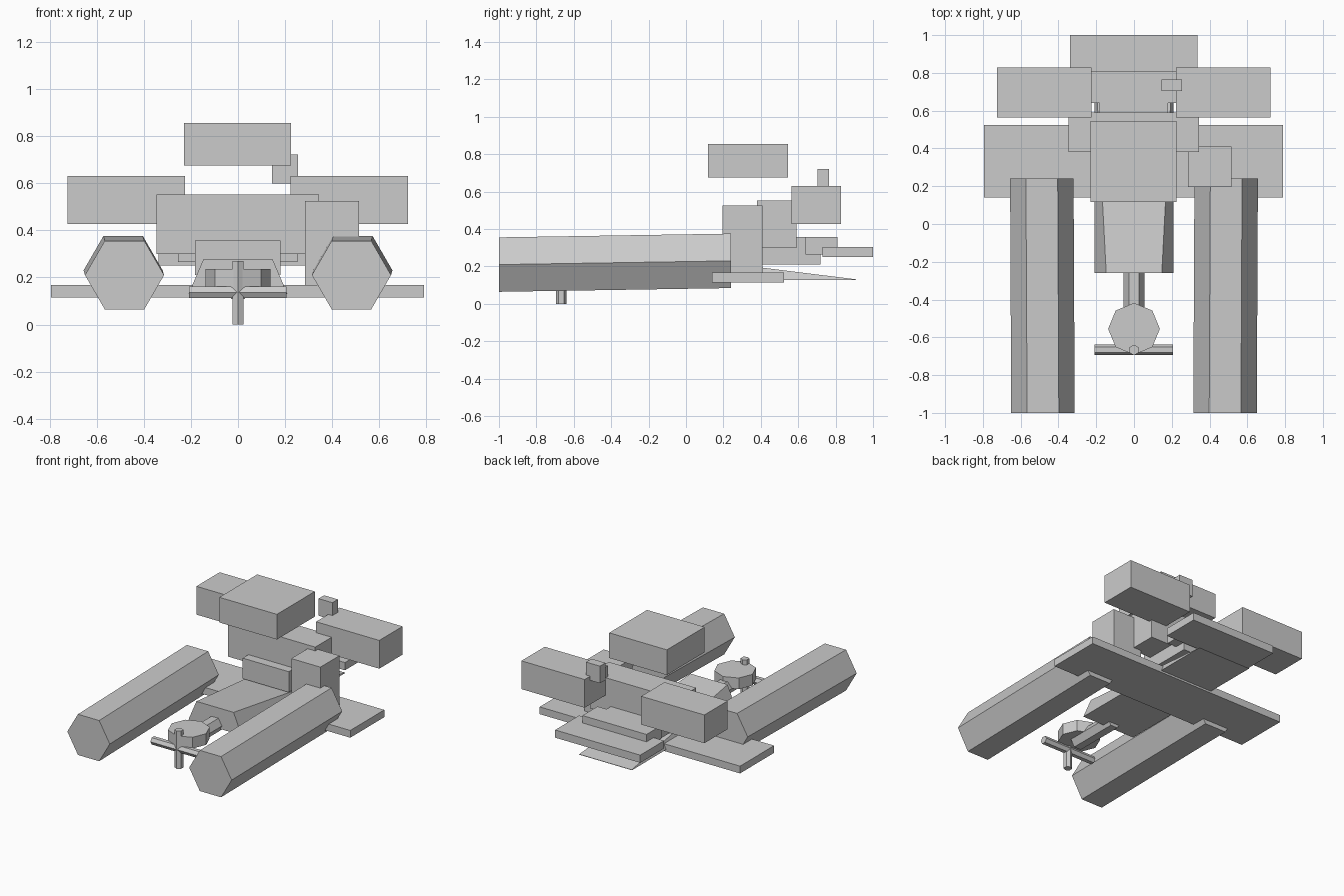
import bpy
import bmesh
import math
from mathutils import Matrix

if "Cube" in bpy.data.objects:
    bpy.data.objects.remove(bpy.data.objects["Cube"])

grey = bpy.data.materials.new("light_grey")
grey.diffuse_color = (0.6, 0.6, 0.6, 1.0)
grey.use_nodes = True
grey.node_tree.nodes["Principled BSDF"].inputs["Base Color"].default_value = grey.diffuse_color


def add_object(name, bm):
    bmesh.ops.recalc_face_normals(bm, faces=bm.faces)
    mesh = bpy.data.meshes.new(name)
    bm.to_mesh(mesh)
    bm.free()
    mesh.materials.append(grey)
    obj = bpy.data.objects.new(name, mesh)
    bpy.context.collection.objects.link(obj)
    return obj


def box(name, x, y, z):
    """Box from its low and high limits on each axis."""
    bm = bmesh.new()
    centre = [(a + b) / 2 for a, b in (x, y, z)]
    size = [b - a for a, b in (x, y, z)]
    bmesh.ops.create_cube(bm, size=1, matrix=Matrix.Translation(centre) @ Matrix.Diagonal((*size, 1)))
    return add_object(name, bm)


def loft(name, start, end):
    """Solid between two matching rings of points."""
    bm = bmesh.new()
    a = [bm.verts.new(p) for p in start]
    b = [bm.verts.new(p) for p in end]
    bm.faces.new(a)
    bm.faces.new(b)
    n = len(a)
    for i in range(n):
        bm.faces.new((a[i], a[(i + 1) % n], b[(i + 1) % n], b[i]))
    return add_object(name, bm)


def ring(centre, radius, sides, axis):
    """Regular polygon of points around the given axis."""
    cx, cy, cz = centre
    points = []
    for i in range(sides):
        u = radius * math.cos(2 * math.pi * i / sides)
        v = radius * math.sin(2 * math.pi * i / sides)
        points.append({"x": (cx, cy + u, cz + v),
                       "y": (cx + u, cy, cz + v),
                       "z": (cx + v, cy + u, cz)}[axis])
    return points


def prism(name, start, end, radius, sides, axis):
    return loft(name, ring(start, radius, sides, axis), ring(end, radius, sides, axis))


# Hexagonal floats, slightly raised and splayed towards the back
for side, label in ((-1, "left"), (1, "right")):
    prism(label + "_float", (side * 0.482, -1.0, 0.21), (side * 0.488, 0.24, 0.23), 0.168, 6, "y")

# Wedge hull with sloping sides, thinning to the tail
loft("hull",
     [(-0.21, -0.26, 0.13), (0.21, -0.26, 0.13), (0.147, -0.26, 0.277), (-0.147, -0.26, 0.277)],
     [(-0.21, 0.91, 0.128), (0.21, 0.91, 0.128), (0.208, 0.91, 0.131), (-0.208, 0.91, 0.131)])

# Wing and stacked body blocks
box("wing", (-0.795, 0.79), (0.14, 0.525), (0.115, 0.167))
box("cabin_base", (-0.183, 0.181), (0.315, 0.72), (0.21, 0.357))
box("cabin", (-0.347, 0.345), (0.38, 0.59), (0.3, 0.552))
box("side_block", (0.285, 0.515), (0.195, 0.41), (0.165, 0.525))
box("roof", (-0.23, 0.226), (0.117, 0.545), (0.675, 0.855))
box("left_pod", (-0.725, -0.225), (0.565, 0.828), (0.428, 0.63))
box("right_pod", (0.222, 0.722), (0.565, 0.828), (0.428, 0.63))
box("small_block", (0.145, 0.255), (0.703, 0.765), (0.6, 0.722))
box("rear_step", (-0.255, 0.252), (0.64, 0.81), (0.265, 0.358))
box("tail_plate", (-0.338, 0.335), (0.73, 1.0), (0.25, 0.305))

# Nose shaft, octagonal hub and crossed rods
prism("nose_shaft", (0, -0.57, 0.155), (0, -0.2, 0.155), 0.055, 6, "y")
prism("nose_hub", (0, -0.555, 0.155), (0, -0.555, 0.235), 0.137, 8, "z")
prism("cross_rod", (-0.208, -0.665, 0.137), (0.206, -0.665, 0.137), 0.028, 6, "x")
prism("upright_rod", (0, -0.667, 0), (0, -0.667, 0.27), 0.028, 6, "z")
